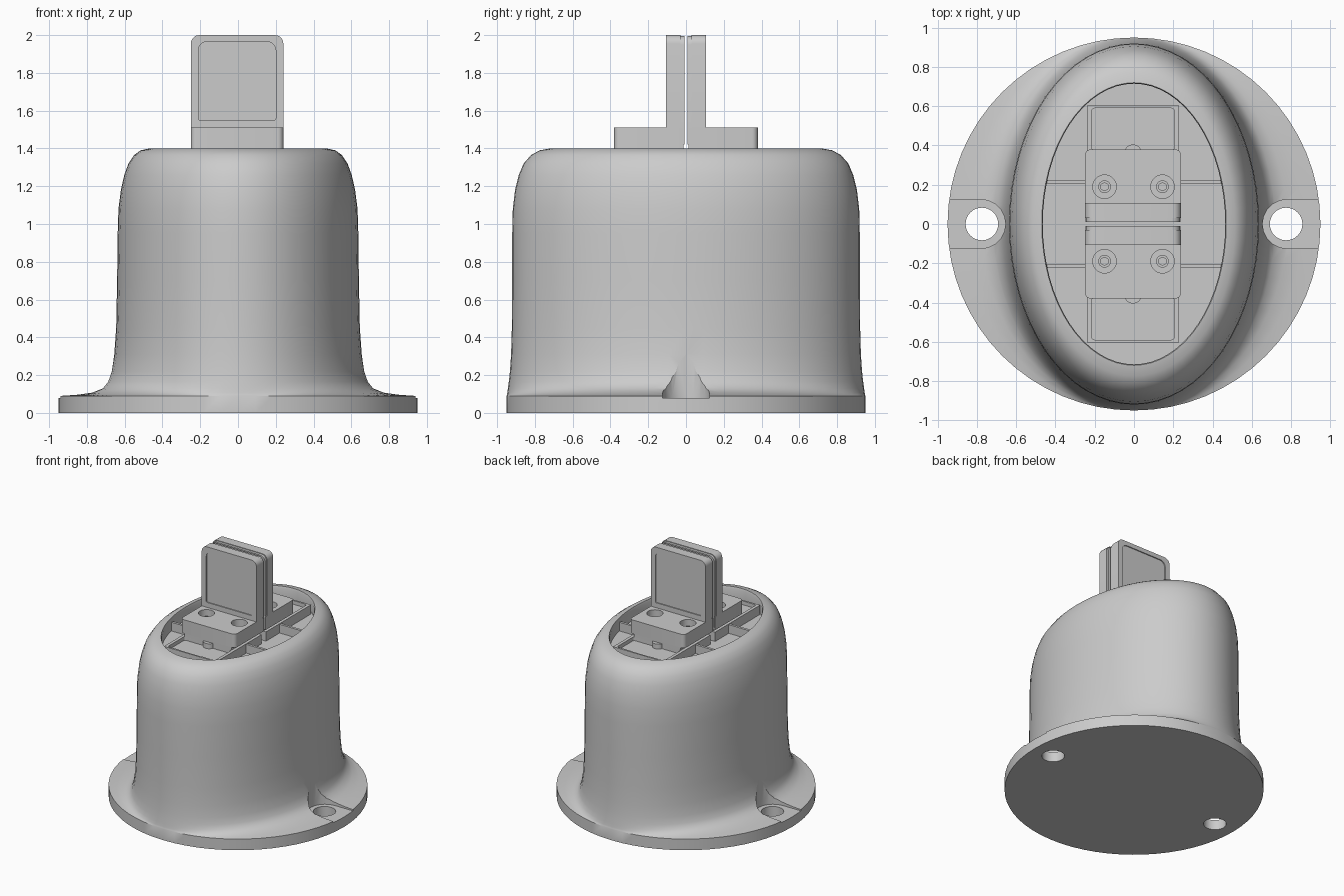
import bpy, bmesh
from math import sin, cos, pi, radians
from mathutils import Matrix, Vector

if "Cube" in bpy.data.objects:
    bpy.data.objects.remove(bpy.data.objects["Cube"])

FLOOR = 1.30   # height of the recess floor
CX = -0.005    # the clamp sits slightly off centre


def finish(bm, name, smooth=30):
    bmesh.ops.recalc_face_normals(bm, faces=bm.faces)
    me = bpy.data.meshes.new(name)
    bm.to_mesh(me)
    bm.free()
    ob = bpy.data.objects.new(name, me)
    bpy.context.collection.objects.link(ob)
    shade(ob, smooth)
    return ob


def activate(ob):
    bpy.ops.object.select_all(action='DESELECT')
    ob.select_set(True)
    bpy.context.view_layer.objects.active = ob


def shade(ob, angle=30):
    activate(ob)
    bpy.ops.object.shade_smooth_by_angle(angle=radians(angle))


def loft(name, rings, n=64):
    """Closed stack of ellipses given as (rx, ry, z)."""
    bm = bmesh.new()
    loops = [[bm.verts.new((rx * cos(2 * pi * i / n), ry * sin(2 * pi * i / n), z))
              for i in range(n)] for rx, ry, z in rings]
    for a, b in zip(loops, loops[1:]):
        for i in range(n):
            j = (i + 1) % n
            bm.faces.new((a[i], a[j], b[j], b[i]))
    bm.faces.new(loops[0])
    bm.faces.new(loops[-1])
    return finish(bm, name)


def prism(name, outline, vec, place):
    """Extrude a 2D outline; place maps (u, v) to a 3D point."""
    bm = bmesh.new()
    f = bm.faces.new([bm.verts.new(place(u, v)) for u, v in outline])
    new = bmesh.ops.extrude_face_region(bm, geom=[f])['geom']
    bmesh.ops.translate(bm, vec=Vector(vec),
                        verts=[g for g in new if isinstance(g, bmesh.types.BMVert)])
    return finish(bm, name)


def rounded(u0, u1, v0, v1, radii, steps=5):
    """Rectangle outline, corner radii from lower left anticlockwise."""
    pts = []
    corners = ((u0, v0, 1, 1), (u1, v0, -1, 1), (u1, v1, -1, -1), (u0, v1, 1, -1))
    for k, ((u, v, su, sv), r) in enumerate(zip(corners, radii)):
        if r == 0:
            pts.append((u, v))
            continue
        for s in range(steps + 1):
            a = pi + pi / 2 * (k + s / steps)
            pts.append((u + su * r + r * cos(a), v + sv * r + r * sin(a)))
    return pts


def slab(name, x0, x1, y0, y1, z0, z1, radii=(0, 0, 0, 0)):
    return prism(name, rounded(x0, x1, y0, y1, radii), (0, 0, z1 - z0),
                 lambda u, v: (u, v, z0))


def plate(name, x0, x1, z0, z1, y0, y1, radii):
    return prism(name, rounded(x0, x1, z0, z1, radii), (0, y1 - y0, 0),
                 lambda u, v: (u, y0, v))


def cylinder(name, x, y, r, z0, z1, n=32):
    bm = bmesh.new()
    bmesh.ops.create_cone(bm, cap_ends=True, segments=n, radius1=r, radius2=r,
                          depth=z1 - z0, matrix=Matrix.Translation((x, y, (z0 + z1) / 2)))
    return finish(bm, name)


def boolean(ob, other, op='DIFFERENCE'):
    other.hide_render = True
    mod = ob.modifiers.new('cut', 'BOOLEAN')
    mod.operation, mod.object, mod.solver = op, other, 'EXACT'
    activate(ob)
    bpy.ops.object.modifier_apply(modifier=mod.name)
    bpy.data.objects.remove(other)


# Bell-shaped housing: round flange flaring into an oval tower with a top recess
body = loft('housing', [
    (.95, .95, 0), (.95, .95, .09), (.86, .948, .096), (.78, .946, .107),
    (.72, .943, .13), (.69, .938, .165), (.67, .932, .22), (.655, .926, .31),
    (.645, .922, .45), (.64, .92, .7), (.637, .92, .95), (.633, .917, 1.08),
    (.62, .905, 1.18), (.602, .885, 1.26), (.58, .86, 1.32), (.55, .82, 1.365),
    (.515, .775, 1.39), (.47, .72, 1.40), (.465, .715, 1.385), (.465, .715, FLOOR)])

# Mounting slots and bolt holes in the flange
for s in (-1, 1):
    r = .125
    radii = (r, 0, 0, r) if s > 0 else (0, r, r, 0)
    xs = sorted((s * .655, s * 1.1))
    boolean(body, slab('slot_cutter', *xs, -r, r, .08, .6, radii))
    boolean(body, cylinder('hole_cutter', s * .775, 0, .083, -.1, .3))
shade(body)

for s, side in ((-1, 'front'), (1, 'back')):
    def span(a, b):
        return sorted((s * a, s * b))

    # Sliding carriage: low tray with a raised rim, and a block under the bracket
    tray = slab(side + '_carriage', CX - .235, CX + .235, *span(.03, .605), FLOOR - .01, 1.375)
    boolean(tray, slab('tray_cutter', CX - .21, CX + .21, *span(.375, .59), 1.345, 1.5,
                       (.015,) * 4))
    boolean(tray, slab('lip_cutter', CX - .09, CX + .09, *span(.58, .594), 1.345, 1.5))
    shade(tray)
    slab(side + '_carriage_block', CX - .21, CX + .21, *span(.03, .375), 1.34, 1.43)
    cylinder(side + '_carriage_boss', CX, s * .36, .045, 1.34, 1.385)

    # L-shaped clamp bracket: foot with counterbored screw holes
    radii = (.03, .03, 0, 0) if s < 0 else (0, 0, .03, .03)
    foot = slab(side + '_bracket_foot', CX - .245, CX + .245, *span(.012, .38), 1.40, 1.51, radii)
    for x in (-.15, .145):
        boolean(foot, cylinder('counterbore_cutter', x, s * .19, .06, 1.44, 1.6))
        screw = cylinder(side + '_screw', x, s * .19, .032, 1.43, 1.47)
        boolean(screw, cylinder('hex_cutter', x, s * .19, .021, 1.45, 1.5, 6))
        shade(screw)
    shade(foot)

    # Upright jaw with a shallow framed panel on its outer face
    jaw = plate(side + '_jaw', CX - .245, CX + .245, 1.50, 2.0, *span(.03, .107),
                (0, 0, .045, .045))
    boolean(jaw, plate('panel_cutter', CX - .205, CX + .205, 1.55, 1.965, *span(.099, .2),
                       (.01, .01, .045, .045)))
    shade(jaw)
    plate(side + '_jaw_pad', CX - .24, CX + .24, 1.42, 1.995, *span(.009, .031),
          (0, 0, .045, .045))

    # Guide ribs on the recess floor
    for t, hand in ((-1, 'left'), (1, 'right')):
        slab(f'{side}_{hand}_rib', *sorted((t * .22, t * .45)), *span(.203, .223),
             FLOOR - .01, 1.37)
